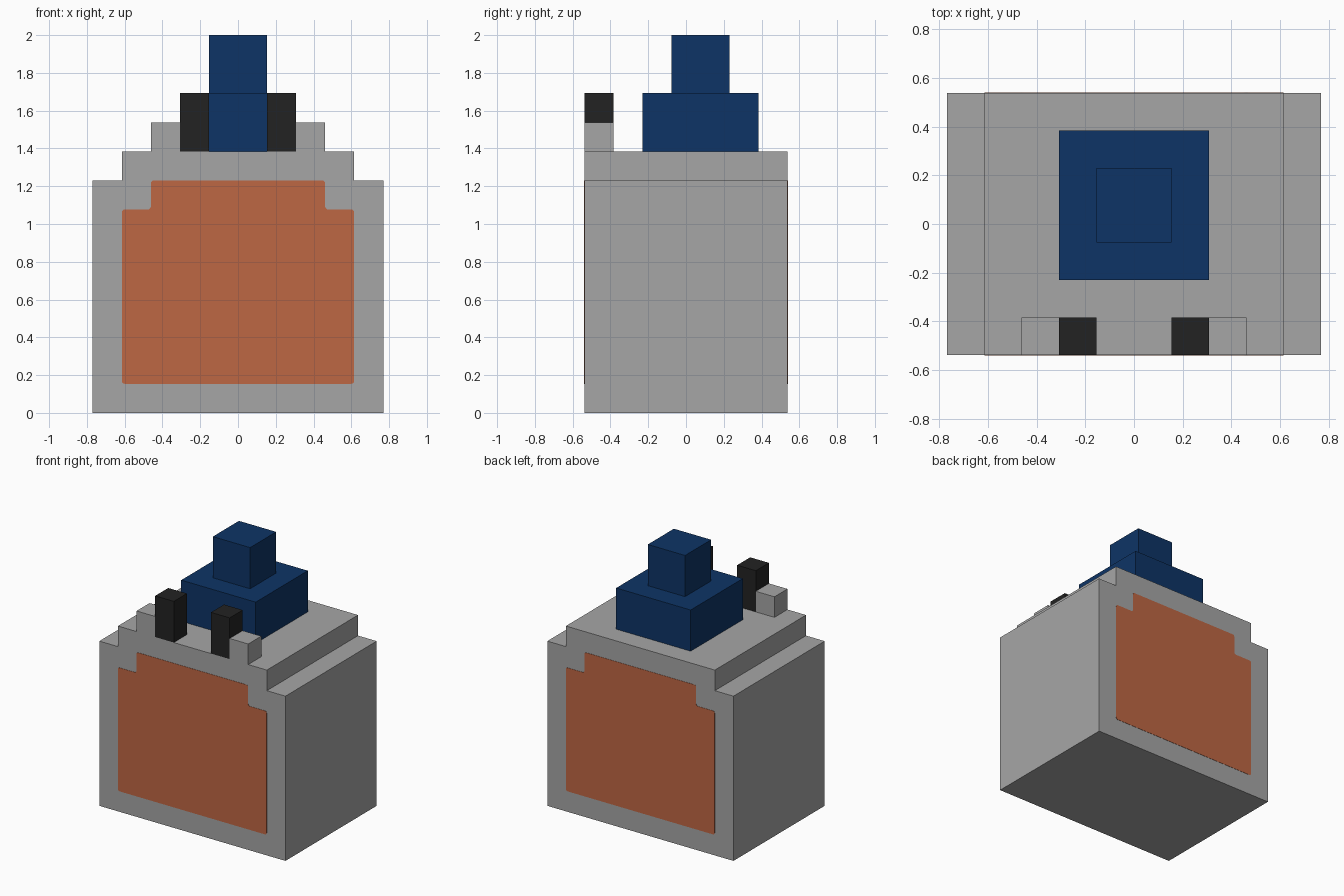
import bpy
import bmesh

if "Cube" in bpy.data.objects:
    bpy.data.objects.remove(bpy.data.objects["Cube"], do_unlink=True)

U = 2 / 13  # block unit: the model is 13 blocks tall


def material(name, rgb):
    """Flat material from 0-255 sRGB values."""
    lin = [c / 255 / 12.92 if c < 11 else ((c / 255 + 0.055) / 1.055) ** 2.4 for c in rgb]
    mat = bpy.data.materials.new(name)
    mat.use_nodes = True
    mat.diffuse_color = (*lin, 1)
    bsdf = next(n for n in mat.node_tree.nodes if n.type == "BSDF_PRINCIPLED")
    bsdf.inputs["Base Color"].default_value = (*lin, 1)
    bsdf.inputs["Roughness"].default_value = 0.8
    return mat


GREY = material("stone_grey", (166, 166, 166))
ORANGE = material("terracotta_orange", (190, 103, 68))
BLUE = material("navy_blue", (13, 52, 102))
BLACK = material("soft_black", (34, 34, 34))


def extrude_profile(name, half, y0, y1, mat, rounding=0.0):
    """Mirror a right-hand (x, z) outline about x = 0 and extrude it from y0 to y1."""
    outline = half + [(-x, z) for x, z in reversed(half)]
    bm = bmesh.new()
    face = bm.faces.new([bm.verts.new((x * U, y0, z * U)) for x, z in outline])
    if rounding:
        bmesh.ops.bevel(bm, geom=bm.verts[:], offset=rounding, segments=3,
                        profile=0.5, affect='VERTICES')
        face = bm.faces[:][0]
    ext = bmesh.ops.extrude_face_region(bm, geom=[face])
    verts = [g for g in ext["geom"] if isinstance(g, bmesh.types.BMVert)]
    bmesh.ops.translate(bm, verts=verts, vec=(0, y1 - y0, 0))
    bmesh.ops.recalc_face_normals(bm, faces=bm.faces[:])
    return finish(name, bm, mat)


def box(name, x, y, z, mat):
    """Box from (min, max) ranges given in block units."""
    bm = bmesh.new()
    bmesh.ops.create_cube(bm, size=1)
    for v in bm.verts:
        v.co = [r[1 if c > 0 else 0] * U for c, r in zip(v.co, (x, y, z))]
    bmesh.ops.recalc_face_normals(bm, faces=bm.faces[:])
    return finish(name, bm, mat)


def finish(name, bm, mat):
    mesh = bpy.data.meshes.new(name)
    bm.to_mesh(mesh)
    bm.free()
    mesh.materials.append(mat)
    obj = bpy.data.objects.new(name, mesh)
    bpy.context.collection.objects.link(obj)
    return obj


# Stepped main body
DEPTH = 3.5 * U
extrude_profile("body", [(5, 0), (5, 8), (4, 8), (4, 9)], -DEPTH, DEPTH, GREY)

# Thin painted panels on the front and back
panel = [(4, 1), (4, 7), (3, 7), (3, 8)]
for name, side in (("front_panel", -1), ("back_panel", 1)):
    extrude_profile(name, panel, side * (DEPTH - 0.001), side * (DEPTH + 0.002),
                    ORANGE, rounding=0.015)

# Posts and small steps along the front edge
for name, s in (("left", 1), ("right", -1)):
    box(name + "_post", sorted((s, 2 * s)), (-3.5, -2.5), (9, 11), BLACK)
    box(name + "_step", sorted((2 * s, 3 * s)), (-3.5, -2.5), (9, 10), GREY)

# Two-tier tower
box("tower_base", (-2, 2), (-1.5, 2.5), (9, 11), BLUE)
box("tower_top", (-1, 1), (-0.5, 1.5), (11, 13), BLUE)
